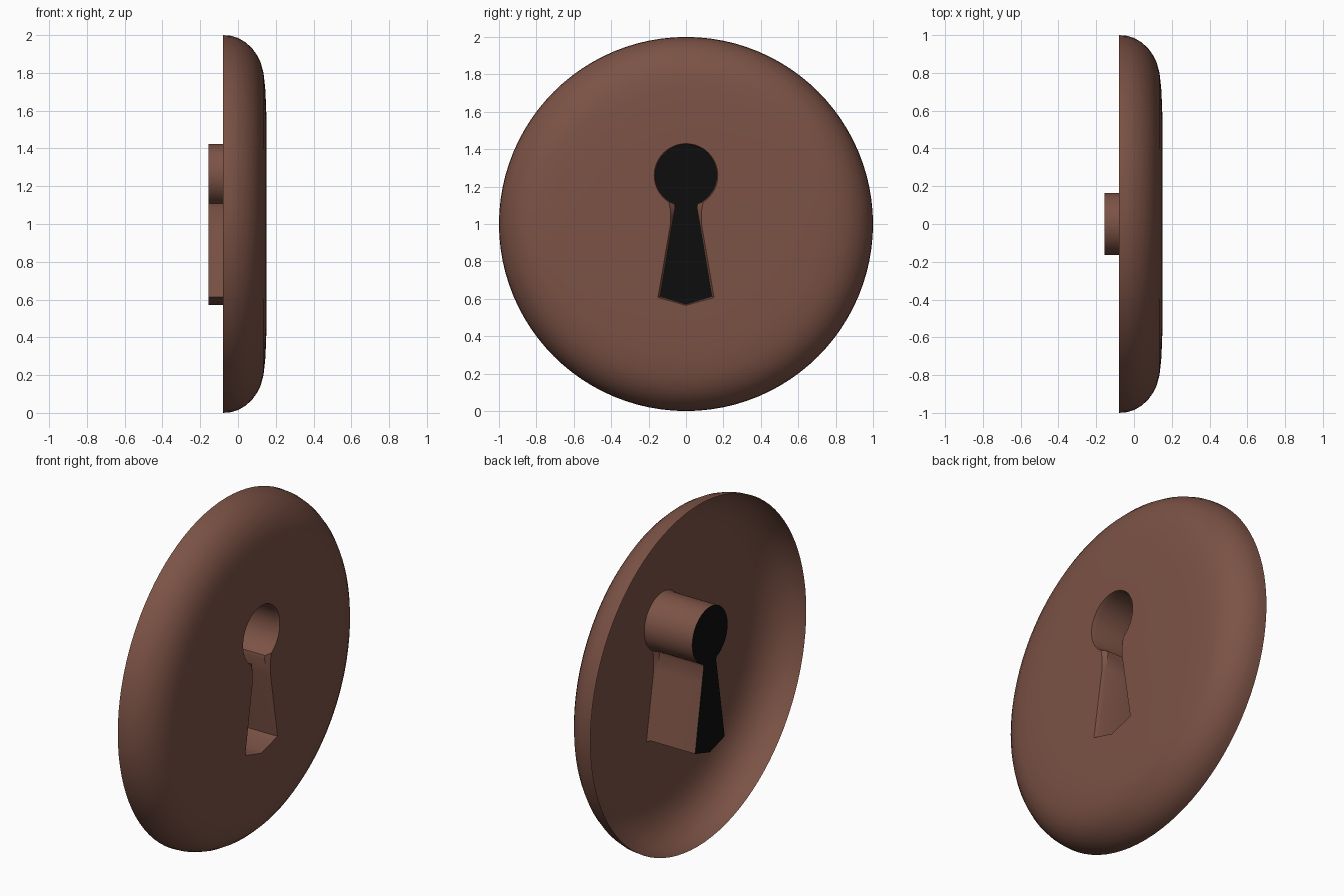
import bpy, bmesh
from math import sin, cos, pi, radians, asin

if "Cube" in bpy.data.objects:
    bpy.data.objects.remove(bpy.data.objects["Cube"])


def material(name, rgb):
    m = bpy.data.materials.new(name)
    m.diffuse_color = (*rgb, 1)
    m.use_nodes = True
    m.node_tree.nodes["Principled BSDF"].inputs["Base Color"].default_value = m.diffuse_color
    return m


copper = material("copper", (0.20, 0.085, 0.06))
black = material("black", (0.004, 0.004, 0.004))


def finish(name, bm, mat, smooth=True):
    me = bpy.data.meshes.new(name)
    bm.to_mesh(me)
    bm.free()
    ob = bpy.data.objects.new(name, me)
    bpy.context.collection.objects.link(ob)
    me.materials.append(mat)
    if smooth:
        bpy.ops.object.select_all(action='DESELECT')
        ob.select_set(True)
        bpy.context.view_layer.objects.active = ob
        bpy.ops.object.shade_smooth_by_angle(angle=radians(35))
    return ob


def keyhole(r, neck, bottom, tip):
    """Closed outline in (y, z): round top, mirrored neck points and pointed base."""
    a0 = -pi / 2 + asin(neck[0][0] / r)      # where the round part meets the neck
    n = 40
    arc = [(r * cos(a0 + (pi - 2 * a0) * i / n), 1.26 + r * sin(a0 + (pi - 2 * a0) * i / n))
           for i in range(n + 1)]
    left = [(-y, z) for y, z in neck[1:]] + [(-bottom[0], bottom[1])]
    right = [(-y, z) for y, z in reversed(left)]
    return arc + left + [(0, tip)] + right


def loop(bm, pts, x):
    return [bm.verts.new((x, y, z)) for y, z in pts]


def skin(bm, a, b):
    for i in range(len(a)):
        j = (i + 1) % len(a)
        bm.faces.new((a[i], a[j], b[j], b[i]))


FRONT = 0.152
front = keyhole(0.17, [(0.092, 1.11), (0.083, 1.07), (0.083, 1.0)], (0.15, 0.607), 0.565)
back = keyhole(0.164, [(0.062, 1.10), (0.058, 1.09), (0.073, 1.0)], (0.137, 0.613), 0.571)

# Open-backed domed plate with a keyhole in its face
bm = bmesh.new()
profile = [(-0.08, 1.0), (-0.04, 0.997), (0.0, 0.985), (0.04, 0.962), (0.075, 0.93),
           (0.10, 0.895), (0.12, 0.855), (0.135, 0.80), (0.144, 0.72), (0.149, 0.62), (FRONT, 0.48)]
SEG = 96
rings = [loop(bm, [(r * cos(2 * pi * i / SEG), 1 + r * sin(2 * pi * i / SEG)) for i in range(SEG)], x)
         for x, r in profile]
for a, b in zip(rings, rings[1:]):
    skin(bm, a, b)
hole = loop(bm, front, FRONT)
edges = [bm.edges.new((hole[i - 1], hole[i])) for i in range(len(hole))]
edges += [bm.edges.get((rings[-1][i - 1], rings[-1][i])) for i in range(SEG)]
bmesh.ops.triangle_fill(bm, use_beauty=True, edges=edges, normal=(1, 0, 0))
bmesh.ops.recalc_face_normals(bm, faces=bm.faces)
if sum(f.normal.x * f.calc_area() for f in bm.faces) < 0:
    bmesh.ops.reverse_faces(bm, faces=bm.faces)
finish("plate", bm, copper)

# Keyhole tube running through to the back, slightly flared at the face
bm = bmesh.new()
tube = [loop(bm, front, FRONT), loop(bm, back, FRONT - 0.02), loop(bm, back, -0.155)]
for a, b in zip(tube, tube[1:]):
    skin(bm, a, b)
finish("keyhole_tube", bm, copper)

# Black end cap of the tube
bm = bmesh.new()
bm.faces.new(loop(bm, back, -0.155))
finish("keyhole_back", bm, black, smooth=False)
